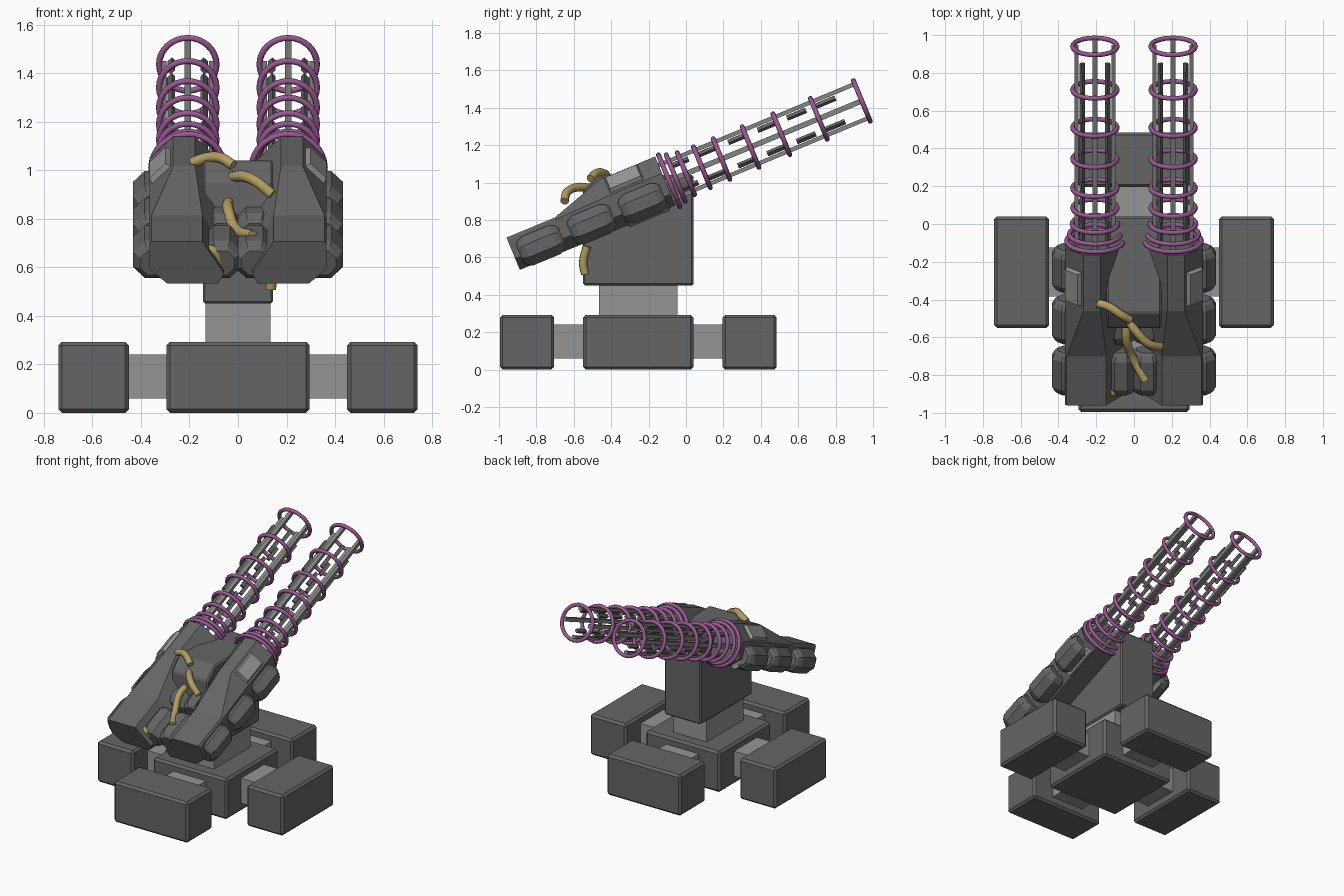
import bpy, bmesh, math
from mathutils import Vector

if "Cube" in bpy.data.objects:
    bpy.data.objects.remove(bpy.data.objects["Cube"])

TILT = math.radians(22.5)
CX = 0.207  # sideways offset of each gun


def material(name, r, g, b):
    m = bpy.data.materials.new(name)
    m.diffuse_color = (r, g, b, 1)
    m.use_nodes = True
    m.node_tree.nodes["Principled BSDF"].inputs["Base Color"].default_value = m.diffuse_color
    return m


DARK = material("dark_grey", 0.13, 0.13, 0.13)
LIGHT = material("light_grey", 0.30, 0.30, 0.30)
STEEL = material("steel_grey", 0.23, 0.24, 0.23)
PURPLE = material("purple", 0.32, 0.10, 0.29)
YELLOW = material("cable_yellow", 0.44, 0.34, 0.12)


def gun(x, u, v):
    """Gun space (x, along barrel, above barrel axis) to world."""
    c, s = math.cos(TILT), math.sin(TILT)
    return Vector((x, -0.09 + c * u - s * v, 1.01 + s * u + c * v))


def finish(name, bm, mat, bevel=0.0, smooth=False):
    bmesh.ops.recalc_face_normals(bm, faces=bm.faces)
    if bevel:
        edges = [e for e in bm.edges if e.calc_face_angle(0) > 0.3]
        bmesh.ops.bevel(bm, geom=edges, offset=bevel, segments=1, affect='EDGES')
    for f in bm.faces:
        f.smooth = smooth
    me = bpy.data.meshes.new(name)
    bm.to_mesh(me)
    bm.free()
    me.materials.append(mat)
    ob = bpy.data.objects.new(name, me)
    bpy.context.collection.objects.link(ob)
    return ob


def loft(bm, sections, closed=False):
    """Skin a row of equal-sized loops, capping the ends unless closed."""
    rows = [[bm.verts.new(p) for p in s] for s in sections]
    n = len(rows[0])
    pairs = list(zip(rows, rows[1:]))
    if closed:
        pairs.append((rows[-1], rows[0]))
    else:
        bm.faces.new(rows[0])
        bm.faces.new(rows[-1])
    for a, b in pairs:
        for i in range(n):
            j = (i + 1) % n
            bm.faces.new((a[i], a[j], b[j], b[i]))


def box(name, x0, x1, y0, y1, z0, z1, mat, bevel=0.015):
    bm = bmesh.new()
    loft(bm, [[(x0, y0, z), (x1, y0, z), (x1, y1, z), (x0, y1, z)] for z in (z0, z1)])
    return finish(name, bm, mat, bevel)


# Base: hub, four feet and their connecting beams
YC = -0.255
box("base_hub", -0.295, 0.295, YC - 0.295, YC + 0.295, 0, 0.293, DARK)
for s, tag in ((-1, "left"), (1, "right")):
    a, b = sorted((s * 0.45, s * 0.74))
    box(tag + "_foot", a, b, YC - 0.295, YC + 0.295, 0, 0.293, DARK)
    a, b = sorted((s * 0.27, s * 0.47))
    box(tag + "_beam", a, b, YC - 0.13, YC + 0.13, 0.06, 0.24, LIGHT, 0)
for s, tag in ((-1, "front"), (1, "back")):
    a, b = sorted((YC + s * 0.45, YC + s * 0.74))
    box(tag + "_foot", -0.295, 0.295, a, b, 0, 0.293, DARK)
    a, b = sorted((YC + s * 0.27, YC + s * 0.47))
    box(tag + "_beam", -0.13, 0.13, a, b, 0.06, 0.24, LIGHT, 0)

# Neck and turret block with a chamfered front top edge
box("neck", -0.133, 0.133, YC - 0.21, YC + 0.21, 0.28, 0.47, LIGHT, 0)
outline = [(-0.55, 0.45), (0.04, 0.45), (0.04, 1.04), (-0.47, 1.04), (-0.55, 0.96)]
bm = bmesh.new()
loft(bm, [[(x, y, z) for y, z in outline] for x in (-0.145, 0.145)])
finish("turret_block", bm, DARK, 0.01)

# Pod cross-sections: (outward offset, height), low front and tall rear
LOW = [(.085, -.135), (.158, -.07), (.158, .04), (.15, .052), (-.06, .052), (-.15, -.09), (-.125, -.135)]
TALL = [(.085, -.135), (.158, -.07), (.158, .05), (.06, .148), (-.03, .148), (-.15, .02), (-.125, -.135)]
RINGS = [(-0.09, .150), (-0.055, .135), (0.0, .121), (0.085, .118), (0.19, .118),
         (0.345, .118), (0.51, .118), (0.71, .118), (0.94, .118)]


def octagon(x, u, v, r):
    return [gun(x + r * math.cos(k * math.pi / 4 + math.pi / 8), u,
                v + r * math.sin(k * math.pi / 4 + math.pi / 8)) for k in range(8)]


def plate(name, side, p, q, t0, t1, u0, u1, lift):
    """Raised plate on the pod facet running from p to q."""
    p, q = Vector(p), Vector(q)
    d = (q - p).normalized()
    n = Vector((d.y, -d.x))
    if n.x < 0:
        n = -n
    bm = bmesh.new()
    rows = []
    for h, inset in ((-0.01, 0), (lift, 0.012)):
        a = p.lerp(q, t0) + n * h + d * inset
        b = p.lerp(q, t1) + n * h - d * inset
        rows.append([gun(side * (CX + o.x), u, o.y) for o, u in
                     ((a, u0 + inset), (b, u0 + inset), (b, u1 - inset), (a, u1 - inset))])
    loft(bm, rows)
    finish(name, bm, LIGHT)


for side, tag in ((-1, "left"), (1, "right")):
    cx = side * CX

    # Armoured pod
    bm = bmesh.new()
    stations = [(-0.92, LOW), (-0.64, LOW), (-0.34, TALL), (-0.02, TALL)]
    loft(bm, [[gun(cx + side * o, u, v) for o, v in sec] for u, sec in stations])
    finish(tag + "_pod", bm, DARK)
    plate(tag + "_upper_plate", side, TALL[2], TALL[3], 0.08, 0.92, -0.32, -0.12, 0.022)
    plate(tag + "_lower_plate", side, TALL[0], TALL[1], 0.0, 0.9, -0.30, -0.05, 0.03)

    # Canisters along the outer and inner flanks
    for x, where, rows in ((0.350, "outer", 3), (0.068, "inner", 3)):
        bm = bmesh.new()
        for i in range(rows):
            u = -0.766 + i * 0.294
            loft(bm, [octagon(side * x, u + d, -0.057, r) for d, r in
                      ((-.122, .058), (-.108, .074), (-.08, .09), (.08, .09), (.108, .074), (.122, .058))])
        finish(tag + "_" + where + "_canisters", bm, DARK)

    # Barrel rails: four long bars
    bm = bmesh.new()
    for k in range(4):
        a = k * math.pi / 2
        ca, sa = math.cos(a), math.sin(a)
        prof = [(.087, -.014), (.109, -.014), (.109, .014), (.087, .014)]
        loft(bm, [[gun(cx + r * ca - t * sa, u, r * sa + t * ca) for r, t in prof]
                  for u in (-0.05, 1.118)])
    finish(tag + "_barrel_rails", bm, STEEL)

    # Short dark segments between the rails
    bm = bmesh.new()
    for k in range(4):
        a = (k + 0.5) * math.pi / 2
        ca, sa = math.cos(a), math.sin(a)
        prof = [(.087, -.012), (.105, -.012), (.105, .012), (.087, .012)]
        for i in range(6):
            u0 = 0.03 + i * 0.17
            loft(bm, [[gun(cx + r * ca - t * sa, u, r * sa + t * ca) for r, t in prof]
                      for u in (u0, u0 + 0.11)])
    finish(tag + "_barrel_segments", bm, DARK)

    # Coil rings, spaced wider towards the muzzle
    bm = bmesh.new()
    for y, R in RINGS:
        u = (y + 0.09) / math.cos(TILT)
        rings = []
        for k in range(32):
            a = k * math.tau / 32
            loop = []
            for j in range(8):
                b = j * math.tau / 8
                r = R + 0.013 * math.cos(b)
                loop.append(gun(cx + r * math.cos(a), u + 0.013 * math.sin(b), r * math.sin(a)))
            rings.append(loop)
        loft(bm, rings, closed=True)
    finish(tag + "_coil_rings", bm, PURPLE, smooth=True)

# Yellow cables linking the pods and turret block
CABLES = {
    "upper_left_cable": [(-.19, -.42, 1.03), (-.13, -.44, 1.05), (-.07, -.48, 1.05), (-.02, -.51, 1.02)],
    "upper_right_cable": [(-.03, -.51, .97), (.02, -.58, .975), (.08, -.635, .95), (.14, -.65, .90)],
    "middle_cable": [(-.04, -.53, .87), (-.04, -.61, .84), (-.01, -.70, .76), (.06, -.83, .73)],
    "lower_left_cable": [(-.07, -.87, .63), (-.11, -.89, .67), (-.14, -.88, .66)],
    "lower_right_cable": [(.135, -.54, .51), (.14, -.55, .57), (.15, -.53, .66)],
}
for name, pts in CABLES.items():
    cu = bpy.data.curves.new(name, 'CURVE')
    cu.dimensions = '3D'
    cu.bevel_depth = 0.023
    cu.bevel_resolution = 2
    cu.resolution_u = 6
    cu.use_fill_caps = True
    sp = cu.splines.new('BEZIER')
    sp.bezier_points.add(len(pts) - 1)
    for bp, p in zip(sp.bezier_points, pts):
        bp.co = p
        bp.handle_left_type = bp.handle_right_type = 'AUTO'
    cu.materials.append(YELLOW)
    ob = bpy.data.objects.new(name, cu)
    bpy.context.collection.objects.link(ob)
    bpy.ops.object.select_all(action='DESELECT')
    ob.select_set(True)
    bpy.context.view_layer.objects.active = ob
    bpy.ops.object.convert(target='MESH')
